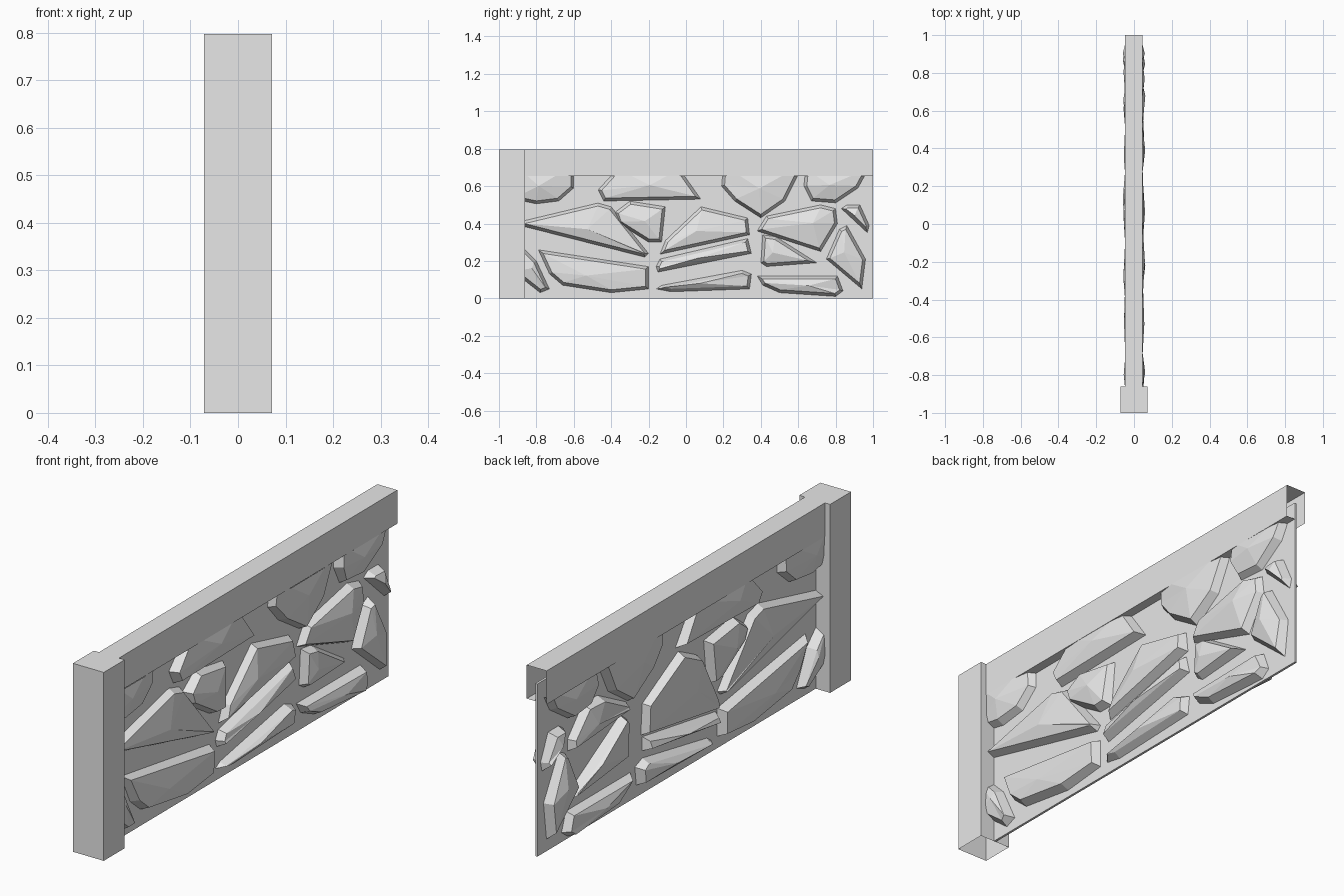
import bpy, bmesh, random
from mathutils import Vector

random.seed(4)
default_cube = bpy.data.objects.get("Cube")
if default_cube:
    bpy.data.objects.remove(default_cube, do_unlink=True)

grey = bpy.data.materials.new("stone_grey")
grey.use_nodes = True
grey.diffuse_color = (0.8, 0.8, 0.8, 1)
grey.node_tree.nodes["Principled BSDF"].inputs["Base Color"].default_value = (0.8, 0.8, 0.8, 1)

POST_BACK = -0.86
WALL_TOP = 0.797
BEAM_BOTTOM = 0.655


def finish(name, bm):
    """Turn a bmesh into a flat shaded, grey object."""
    mesh = bpy.data.meshes.new(name)
    bm.to_mesh(mesh)
    bm.free()
    mesh.materials.append(grey)
    obj = bpy.data.objects.new(name, mesh)
    bpy.context.scene.collection.objects.link(obj)
    return obj


def box(name, low, high, open_bottom=False):
    bm = bmesh.new()
    bmesh.ops.create_cube(bm, size=1)
    low, high = Vector(low), Vector(high)
    for v in bm.verts:
        v.co = (low + high) / 2 + v.co * (high - low)
    if open_bottom:
        under = [f for f in bm.faces if f.normal.z < -0.9]
        bmesh.ops.delete(bm, geom=under, context="FACES")
    return finish(name, bm)


def sweep(name, profile, start, end):
    """Run an open (x, z) profile along y."""
    bm = bmesh.new()
    rows = [[bm.verts.new((x, y, z)) for x, z in profile] for y in (start, end)]
    for i in range(len(profile) - 1):
        bm.faces.new((rows[0][i], rows[0][i + 1], rows[1][i + 1], rows[1][i]))
    return finish(name, bm)


def stone_side(name, outline, side):
    """Chiselled stone: steep rim around an outline, then facets up to a peak."""
    bm = bmesh.new()
    face = bm.faces.new([bm.verts.new((side * 0.004, y, z)) for y, z in outline])
    face.normal_update()
    if face.normal.x * side < 0:
        face.normal_flip()
    bmesh.ops.inset_region(bm, faces=[face], thickness=0.016,
                           use_boundary=True, use_even_offset=True)
    for v in face.verts:
        v.co.x = side * random.uniform(0.032, 0.045)
    centre = face.calc_center_median()
    peak = bmesh.ops.poke(bm, faces=[face])["verts"][0]
    longest = max(outline, key=lambda p: abs(p[0] - centre.y))
    peak.co = (side * random.uniform(0.053, 0.06),
               centre.y + (longest[0] - centre.y) * random.uniform(-0.2, 0.3), centre.z)
    # trim the stone where it meets the top beam
    bmesh.ops.bisect_plane(bm, geom=bm.verts[:] + bm.edges[:] + bm.faces[:],
                           plane_co=(0, 0, BEAM_BOTTOM), plane_no=(0, 0, 1),
                           clear_outer=True)
    finish(name, bm)


def stone(name, outline, other=None):
    stone_side(name + "_left", outline, 1)
    stone_side(name + "_right", other or outline, -1)


# Structure
box("end_post", (-0.072, -1, 0), (0.072, POST_BACK, WALL_TOP), open_bottom=True)
box("thin_panel", (-0.005, POST_BACK, 0), (0.005, 1, 0.73))
sweep("top_beam", [(0, BEAM_BOTTOM), (0.045, BEAM_BOTTOM), (0.045, WALL_TOP),
                   (-0.048, WALL_TOP), (-0.048, BEAM_BOTTOM)], POST_BACK, 1)

# Top row, tucked under the beam
stone("top_stone_near_post", [(-.92, .72), (-.92, .53), (-.8, .505), (-.68, .52), (-.6, .59), (-.6, .72)])
stone("top_stone_long", [(-.47, .58), (-.44, .52), (.08, .53), (-.04, .7), (-.36, .7)])
stone("top_stone_middle", [(.2, .72), (.19, .6), (.26, .52), (.4, .43), (.53, .52), (.63, .72)])
stone("top_stone_far", [(.63, .6), (.67, .52), (.8, .51), (.92, .59), (.98, .7), (.64, .7)])

# Middle row
stone("large_wedge_stone", [(-.93, .4), (-.47, .51), (-.4, .49), (-.2, .24), (-.22, .22)])
stone("small_block_stone", [(-.38, .46), (-.36, .4), (-.2, .3), (-.13, .3), (-.11, .49), (-.3, .52)])
stone("slanted_stone", [(-.14, .235), (-.11, .31), (.08, .49), (.33, .43), (.34, .34)],
      [(.31, .25), (.3, .38), (.06, .51), (-.06, .45), (-.19, .22), (-.19, .17)])
stone("large_shield_stone", [(.38, .36), (.43, .44), (.72, .5), (.8, .48), (.81, .4), (.72, .25)],
      [(.8, .37), (.8, .42), (.7, .53), (.6, .53), (.41, .43), (.42, .4)])
stone("small_wedge_stone", [(.4, .19), (.41, .34), (.48, .33), (.7, .19), (.43, .17)],
      [(.8, .16), (.78, .2), (.45, .39), (.41, .36), (.42, .2)])
stone("tall_kite_stone", [(.75, .21), (.82, .37), (.86, .39), (.96, .21), (.94, .05)])
stone("small_edge_stone", [(.83, .48), (.86, .5), (.93, .5), (.98, .39), (.97, .35)])

# Bottom row
stone("corner_stone", [(-.92, .3), (-.86, .26), (-.8, .2), (-.73, .05), (-.78, .03), (-.92, .14)])
stone("long_base_stone", [(-.79, .26), (-.2, .17), (-.2, .05), (-.4, .03), (-.66, .07), (-.73, .13)])
stone("strip_stone", [(-.16, .17), (-.14, .21), (.33, .32), (.35, .24), (-.15, .14)],
      [(.3, .24), (.3, .18), (-.19, .11), (-.19, .16)])
stone("low_strip_stone", [(-.16, .05), (-.13, .07), (.3, .15), (.35, .13), (.34, .05), (-.08, .035)])
stone("far_base_stone", [(.38, .12), (.41, .07), (.5, .03), (.8, .01), (.84, .04), (.81, .12)])
